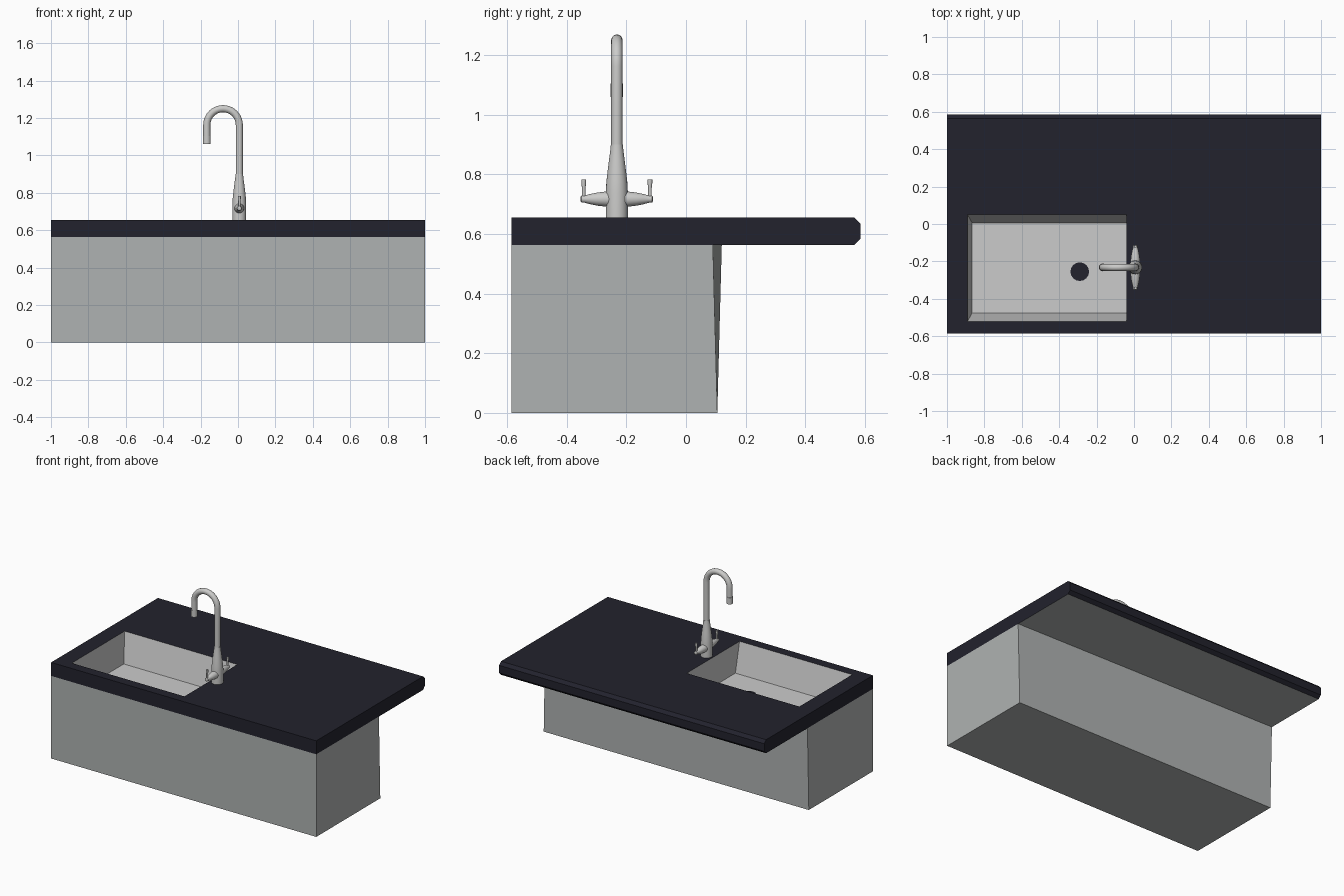
import bpy, bmesh, math
from mathutils import Vector

if "Cube" in bpy.data.objects:
    bpy.data.objects.remove(bpy.data.objects["Cube"])


def material(name, rgb):
    m = bpy.data.materials.new(name)
    m.diffuse_color = (*rgb, 1)
    m.use_nodes = True
    m.node_tree.nodes["Principled BSDF"].inputs["Base Color"].default_value = m.diffuse_color
    return m


DARK = material("dark stone", (0.016, 0.016, 0.026))
GREY = material("cabinet grey", (0.43, 0.45, 0.445))
LIGHT = material("basin grey", (0.60, 0.60, 0.60))
METAL = material("tap metal", (0.60, 0.60, 0.59))


def mesh_object(name, verts, faces, mats, smooth=False):
    me = bpy.data.meshes.new(name)
    me.from_pydata(verts, [], faces)
    for m in mats:
        me.materials.append(m)
    ob = bpy.data.objects.new(name, me)
    bpy.context.collection.objects.link(ob)
    if smooth:
        bpy.ops.object.select_all(action='DESELECT')
        ob.select_set(True)
        bpy.context.view_layer.objects.active = ob
        bpy.ops.object.shade_smooth_by_angle(angle=math.radians(40))
    return ob


def tube(name, path, radii, side, n=20):
    """Round sweep along a planar path; side is the normal of its plane."""
    path = [Vector(p) for p in path]
    side = Vector(side)
    verts, faces = [], []
    for i, (p, r) in enumerate(zip(path, radii)):
        t = path[min(i + 1, len(path) - 1)] - path[max(i - 1, 0)]
        up = t.normalized().cross(side)
        for k in range(n):
            a = 2 * math.pi * k / n
            verts.append(p + r * (math.cos(a) * side + math.sin(a) * up))
    for i in range(len(path) - 1):
        for k in range(n):
            j = (k + 1) % n
            faces.append((i * n + k, i * n + j, (i + 1) * n + j, (i + 1) * n + k))
    faces += [tuple(reversed(range(n))), tuple(range(len(verts) - n, len(verts)))]
    ob = mesh_object(name, verts, faces, [METAL])
    bm = bmesh.new()
    bm.from_mesh(ob.data)
    bmesh.ops.recalc_face_normals(bm, faces=bm.faces)
    bm.to_mesh(ob.data)
    bm.free()
    mesh_object_smooth(ob)
    return ob


def mesh_object_smooth(ob):
    bpy.ops.object.select_all(action='DESELECT')
    ob.select_set(True)
    bpy.context.view_layer.objects.active = ob
    bpy.ops.object.shade_smooth_by_angle(angle=math.radians(40))


F, B = -0.585, 0.585          # front and back of the countertop
Z0, Z1 = 0.563, 0.655         # underside and top of the countertop
HX0, HX1, HY0, HY1 = -0.89, -0.04, -0.52, 0.05   # sink opening

# cabinet: open-topped box, back panel slightly twisted
mesh_object("cabinet",
            [(-1, F, 0), (1, F, 0), (1, 0.105, 0), (-1, 0.105, 0),
             (-1, F, Z0), (1, F, Z0), (1, 0.09, Z0), (-1, 0.12, Z0)],
            [(3, 2, 1, 0), (0, 1, 5, 4), (1, 2, 6, 5), (2, 3, 7, 6), (3, 0, 4, 7)],
            [GREY])

# countertop: chamfered back edge, top framed round the sink opening
c = 0.02
prof = [(F, Z1), (F, Z0), (0.09, Z0), (B - c, Z0), (B, Z0 + c), (B, Z1 - c), (B - c, Z1)]
n = len(prof)
verts = [(-1, y, z) for y, z in prof] + [(1, y, z) for y, z in prof]
faces = [(i, i + 1, n + i + 1, n + i) for i in range(n - 1) if i != 1]
faces += [tuple(reversed(range(n))), tuple(range(n, 2 * n))]
verts += [(HX0, HY0, Z1), (HX1, HY0, Z1), (HX1, HY1, Z1), (HX0, HY1, Z1)]
h = 2 * n
faces += [(0, n, h + 1, h), (n, 2 * n - 1, h + 2, h + 1),
          (2 * n - 1, n - 1, h + 3, h + 2), (n - 1, 0, h, h + 3)]
top = mesh_object("countertop", verts, faces, [DARK, GREY])
for p in top.data.polygons:   # the overhang underside is cabinet grey
    if abs(p.center.z - Z0) < 0.001:
        p.material_index = 1

# basin: open tray with three sloping walls
ZB = 0.455
mesh_object("basin",
            [(HX0, HY0, Z1), (HX1, HY0, Z1), (HX1, HY1, Z1), (HX0, HY1, Z1),
             (-0.865, -0.475, ZB), (HX1, -0.475, ZB), (HX1, 0.005, ZB), (-0.865, 0.005, ZB)],
            [(4, 5, 6, 7), (0, 1, 5, 4), (1, 2, 6, 5), (2, 3, 7, 6), (3, 0, 4, 7)],
            [LIGHT])

# drain
bpy.ops.mesh.primitive_cylinder_add(vertices=16, radius=0.05, depth=0.008,
                                    location=(-0.29, -0.255, ZB + 0.003))
drain = bpy.context.object
drain.name = "drain"
drain.data.materials.append(DARK)

# tap body
TX, TY = 0.007, -0.232
body = [(Z1, 0.037), (0.74, 0.037), (0.775, 0.035), (0.81, 0.031),
        (0.85, 0.026), (0.88, 0.022), (0.9, 0.020)]
tube("tap_body", [(TX, TY, z) for z, r in body], [r for z, r in body], (0, 1, 0), 24)

# swan-neck spout
R, ZC = 0.087, 1.163
path = [(TX, TY, 0.89), (TX, TY, 1.03)]
path += [(TX - R + R * math.cos(a), TY, ZC + R * math.sin(a))
         for a in (math.pi * k / 20 for k in range(21))]
path.append((TX - 2 * R, TY, 1.09))
tube("spout", path, [0.019] * len(path), (0, 1, 0))
tube("spout_tip", [(TX - 2 * R, TY, z) for z in (1.105, 1.06)], [0.021, 0.021], (0, 1, 0))

# handles with upright levers on both sides
hub = [(0.02, 0.026), (0.04, 0.025), (0.065, 0.022), (0.09, 0.017),
       (0.108, 0.012), (0.118, 0.012), (0.121, 0.008)]
lever = [(0.72, 0.006), (0.755, 0.006), (0.77, 0.008), (0.782, 0.008)]
for name, s in (("front", -1), ("back", 1)):
    tube(name + "_handle", [(TX, TY + s * d, 0.717) for d, r in hub],
         [r for d, r in hub], (1, 0, 0))
    tube(name + "_lever", [(TX, TY + s * 0.111, z) for z, r in lever],
         [r for z, r in lever], (0, 1, 0), 12)
